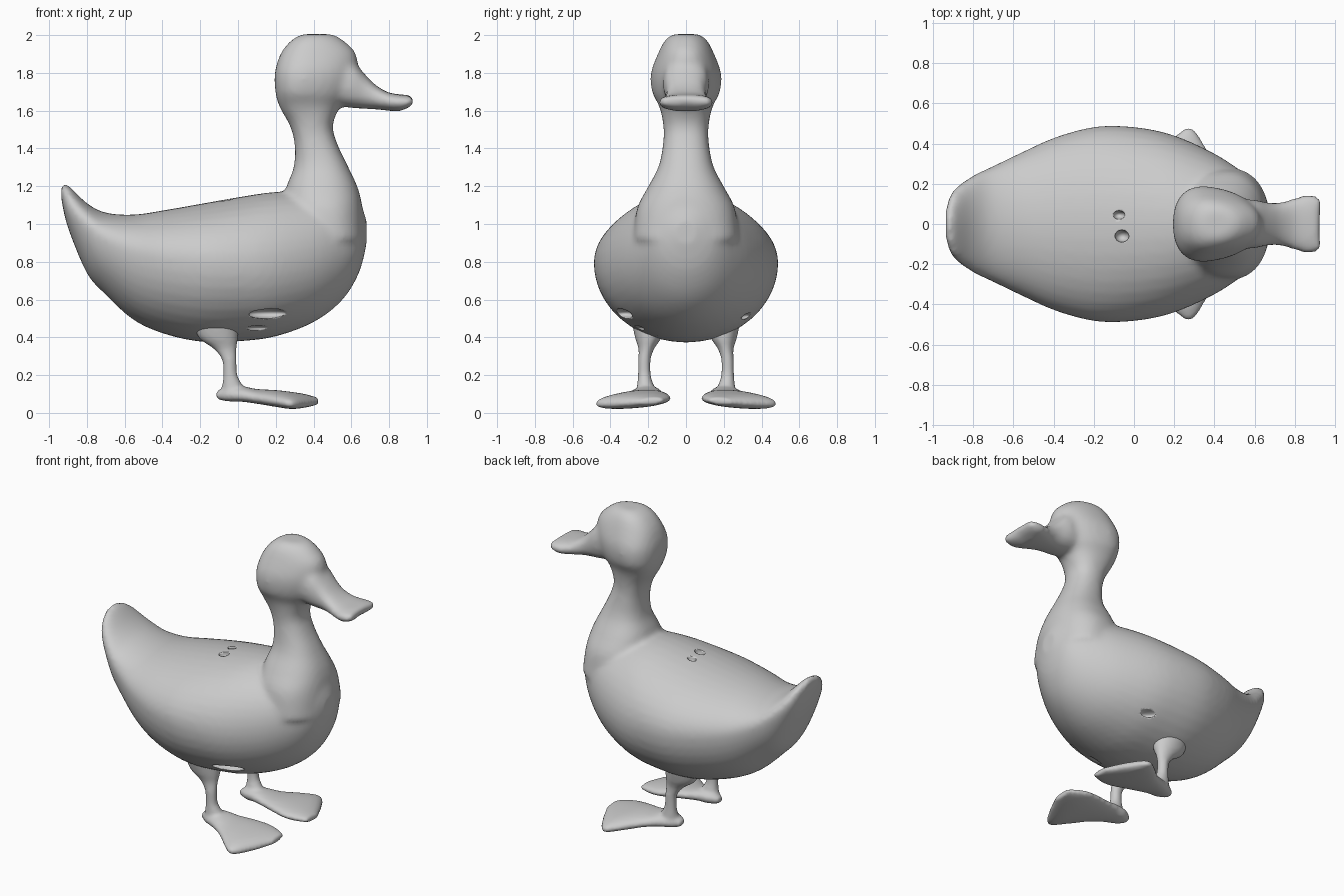
import bpy, bmesh
from math import sin, cos, pi
from mathutils import Vector, Matrix


def spline(rows, steps=5):
    """Catmull-Rom interpolation of the station rows."""
    out = []
    for i in range(len(rows) - 1):
        a, b, c, d = (rows[max(0, min(len(rows) - 1, i + k))] for k in (-1, 0, 1, 2))
        for s in range(steps):
            t = s / steps
            out.append([0.5 * (2 * q + (r - p) * t + (2 * p - 5 * q + 4 * r - w) * t * t
                               + (3 * q - p - 3 * r + w) * t ** 3)
                        for p, q, r, w in zip(a, b, c, d)])
    out.append(list(rows[-1]))
    return out


def loft(bm, rows, axis, yc=None, power=2.0, taper=None, slope=0.0, notch=0.0, n=40):
    """Rows: position on axis, low edge, high edge, widest level, half width, y centre."""
    rings = []
    for pos, low, high, mid, hy, cy in spline(rows):
        ring = []
        for i in range(n):
            a = 2 * pi * i / n
            c, s = cos(a), sin(a)
            u = abs(c) ** (2 / power) * (1 if c > 0 else -1)
            v = abs(s) ** (2 / power) * (1 if s > 0 else -1)
            y = hy * u
            if taper:
                y *= 1 - taper(pos) * v
            o = mid + v * ((high - mid) if v > 0 else (mid - low)) + slope * y
            if axis == 'x':
                p = (pos - notch * (1 - abs(u)) * max(0, pos - 0.8) / 0.12, cy + y, o)
            else:
                p = (o, cy + y, pos)
            ring.append(bm.verts.new(p))
        rings.append(ring)
    for r, q in zip(rings, rings[1:]):
        for i in range(n):
            j = (i + 1) % n
            bm.faces.new((r[i], r[j], q[j], q[i]))
    bm.faces.new(rings[0][::-1])
    bm.faces.new(rings[-1])


def finish(bm, name, voxel=None, smooth=0):
    bmesh.ops.recalc_face_normals(bm, faces=bm.faces)
    me = bpy.data.meshes.new(name)
    bm.to_mesh(me)
    bm.free()
    ob = bpy.data.objects.new(name, me)
    bpy.context.collection.objects.link(ob)
    for p in me.polygons:
        p.use_smooth = True
    if voxel:
        m = ob.modifiers.new("fuse", 'REMESH')
        m.mode, m.voxel_size, m.use_smooth_shade = 'VOXEL', voxel, True
        m = ob.modifiers.new("soften", 'SMOOTH')
        m.factor, m.iterations = 0.5, smooth
    return ob


# Body, neck, head and bill fused into one soft skin
bm = bmesh.new()
loft(bm, [(-.935, 1.13, 1.205, 1.17, .07, 0), (-.90, .98, 1.205, 1.10, .165, 0),
          (-.80, .74, 1.11, 1.0, .24, 0), (-.70, .625, 1.06, .92, .288, 0),
          (-.55, .49, 1.05, .85, .36, 0), (-.38, .415, 1.075, .82, .435, 0),
          (-.18, .375, 1.11, .80, .485, 0), (.02, .38, 1.145, .79, .48, 0),
          (.20, .405, 1.17, .79, .44, 0), (.40, .48, 1.17, .82, .35, 0),
          (.55, .595, 1.16, .87, .25, 0), (.64, .74, 1.12, .92, .16, 0),
          (.68, .89, 1.02, .95, .06, 0)], 'x')
head_taper = lambda z: 0.2 * max(0, min(1, (z - 1.55) / .15))
loft(bm, [(.92, .30, .675, .47, .28, 0), (1.08, .25, .66, .45, .26, 0),
          (1.19, .255, .635, .44, .205, 0), (1.30, .295, .585, .44, .147, 0),
          (1.42, .30, .528, .41, .122, 0), (1.52, .275, .502, .387, .12, 0),
          (1.62, .22, .54, .38, .14, 0), (1.70, .198, .60, .39, .175, 0),
          (1.80, .195, .63, .40, .18, 0), (1.90, .225, .625, .42, .145, 0),
          (1.97, .28, .56, .42, .11, 0), (2.005, .34, .50, .42, .07, 0)],
     'z', power=2.3, taper=head_taper)
loft(bm, [(.50, 1.63, 1.90, 1.75, .12, 0), (.60, 1.615, 1.87, 1.74, .12, 0),
          (.67, 1.61, 1.795, 1.70, .105, 0), (.73, 1.607, 1.735, 1.67, .108, 0),
          (.80, 1.60, 1.695, 1.65, .13, 0), (.87, 1.597, 1.687, 1.645, .147, 0),
          (.935, 1.62, 1.682, 1.65, .13, 0)], 'x', power=2.4, notch=.03)
body = finish(bm, "duck_body", .017, 8)

# Small worn pits in the back, shoulders and flanks
bm = bmesh.new()
for loc, size in [((-.075, .045, 1.135), (.03, .022, .05)),
                  ((-.06, -.06, 1.125), (.035, .03, .05)),
                  ((.40, .225, 1.07), (.035, .02, .04)),
                  ((.16, -.33, .525), (.11, .07, .028)),
                  ((.12, -.27, .445), (.08, .05, .018)),
                  ((.16, .33, .51), (.05, .05, .02))]:
    bmesh.ops.create_icosphere(bm, subdivisions=3, radius=1,
                               matrix=Matrix.Translation(loc) @ Matrix.Diagonal((*size, 1)))
pits = finish(bm, "pit_cutter")
pits.hide_render = True
pits.hide_viewport = True
cut = body.modifiers.new("pits", 'BOOLEAN')
cut.operation, cut.object, cut.solver = 'DIFFERENCE', pits, 'EXACT'

# Leg with webbed foot, mirrored to the other side
bm = bmesh.new()
loft(bm, [(.07, -.09, .03, -.03, .055, .21), (.14, -.085, .025, -.03, .045, .215),
          (.20, -.078, -.003, -.04, .034, .22), (.28, -.085, -.008, -.045, .033, .22),
          (.34, -.13, -.008, -.07, .042, .21), (.40, -.21, .0, -.10, .07, .20),
          (.50, -.24, .0, -.12, .09, .20)], 'z')
loft(bm, [(-.115, .075, .115, .095, .025, .20), (-.06, .062, .135, .10, .06, .205),
          (.02, .06, .14, .095, .085, .215), (.10, .05, .125, .085, .115, .23),
          (.20, .035, .118, .072, .17, .262), (.28, .025, .108, .062, .20, .28),
          (.35, .03, .098, .06, .15, .24), (.425, .045, .08, .06, .06, .18)],
     'x', slope=-.08, power=2.2)
leg = finish(bm, "legs_and_feet", .012, 5)
mirror = leg.modifiers.new("other side", 'MIRROR')
mirror.use_axis = (False, True, False)
mirror.use_mirror_merge = False
